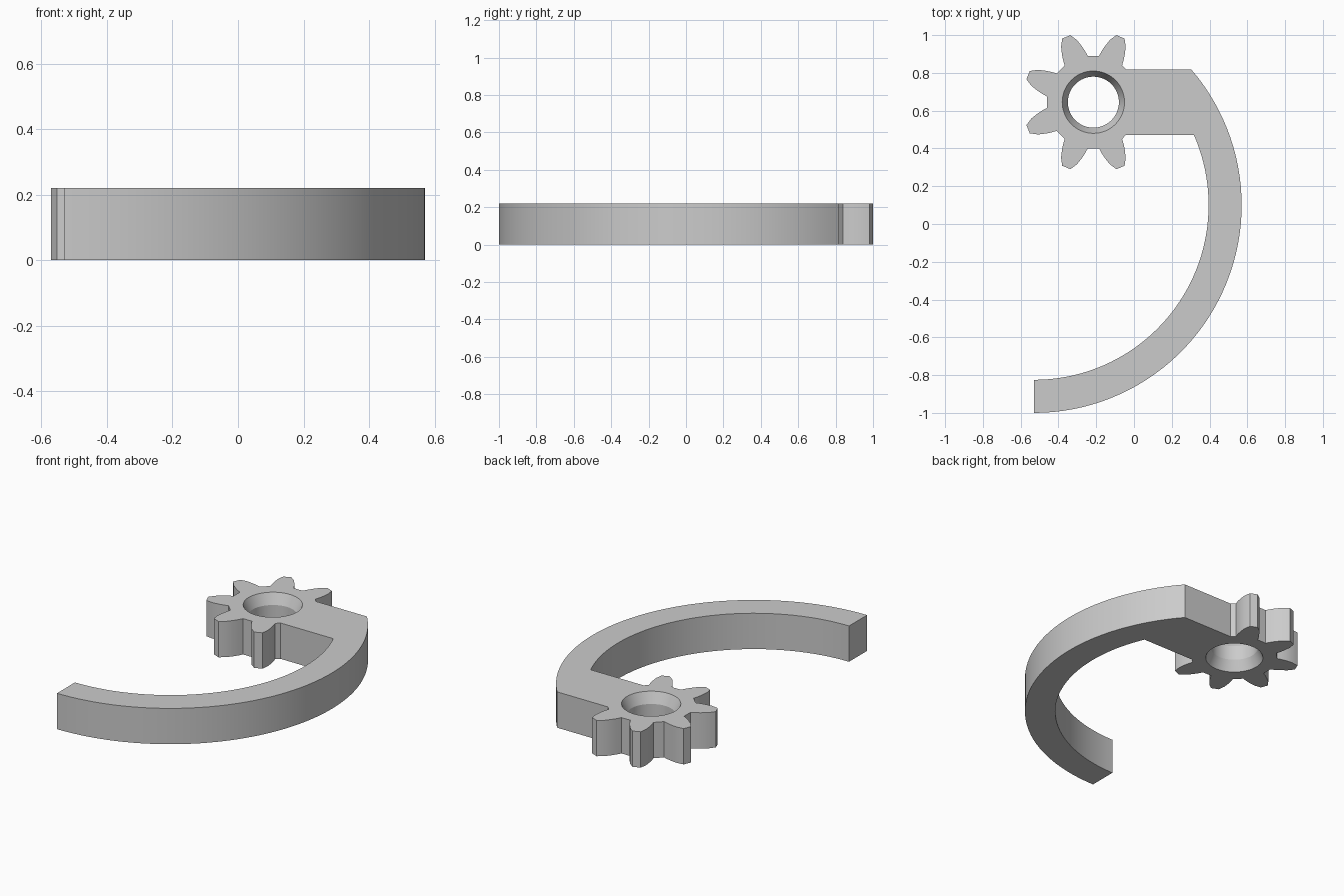
import bpy
import bmesh
from math import sin, cos, asin, radians, pi

cube = bpy.data.objects.get("Cube")
if cube:
    bpy.data.objects.remove(cube)

HEIGHT = 0.22
ARC_X, ARC_Y, OUTER, INNER = -0.53, 0.10, 1.10, 0.925
GEAR_X, GEAR_Y, TEETH = -0.215, 0.645, 8
BLOCK_HALF = 0.173
# Half of one tooth: (radius, half angle in degrees) from root to tip
FLANK = [(0.247, 15.5), (0.275, 13.2), (0.302, 10.9), (0.34, 7.7), (0.375, 3.6)]


def polar(cx, cy, r, a):
    return (cx + r * cos(a), cy + r * sin(a))


def arc(r, start, end, steps=48):
    return [polar(ARC_X, ARC_Y, r, start + (end - start) * i / steps)
            for i in range(steps + 1)]


def tooth(centre):
    rising = [(r, centre - h) for r, h in FLANK]
    falling = [(r, centre + h) for r, h in reversed(FLANK)]
    return [polar(GEAR_X, GEAR_Y, r, radians(a)) for r, a in rising + falling]


# Outline: curved arm, block edge, free gear teeth, back to the arm
top_y, low_y = GEAR_Y + BLOCK_HALF, GEAR_Y - BLOCK_HALF
outline = arc(OUTER, -pi / 2, asin((top_y - ARC_Y) / OUTER))
outline.append((GEAR_X + BLOCK_HALF, top_y))
pitch = 360 / TEETH
for k in range(1, TEETH - 1):
    outline += tooth(pitch * (k + 0.5))
outline.append((GEAR_X + BLOCK_HALF, low_y))
outline += arc(INNER, asin((low_y - ARC_Y) / INNER), -pi / 2)

bm = bmesh.new()


def ring(points, z):
    return [bm.verts.new((x, y, z)) for x, y in points]


def bridge(rings):
    for a, b in zip(rings, rings[1:]):
        for i in range(len(a)):
            j = (i + 1) % len(a)
            bm.faces.new((a[i], a[j], b[j], b[i]))


def edges_of(loop):
    return [bm.edges.get((v, loop[i - 1])) for i, v in enumerate(loop)]


def circle(r, n=64):
    return [polar(GEAR_X, GEAR_Y, r, 2 * pi * i / n) for i in range(n)]


# Outer walls and the bore, countersunk at both ends
walls = [ring(outline, z) for z in (0, HEIGHT)]
bore = [ring(circle(r), z) for r, z in
        ((0.165, 0), (0.135, 0.065), (0.135, HEIGHT - 0.065), (0.165, HEIGHT))]
bridge(walls)
bridge(bore)

# Flat top and bottom around the bore
for end, normal in ((0, (0, 0, -1)), (-1, (0, 0, 1))):
    bmesh.ops.triangle_fill(bm, use_beauty=True, normal=normal,
                            edges=edges_of(walls[end]) + edges_of(bore[end]))
bmesh.ops.recalc_face_normals(bm, faces=bm.faces[:])

mesh = bpy.data.meshes.new("curved_gear_arm")
bm.to_mesh(mesh)
bm.free()
body = bpy.data.objects.new("curved_gear_arm", mesh)
bpy.context.collection.objects.link(body)

# Plain grey material
grey = bpy.data.materials.new("light_grey")
grey.use_nodes = True
colour = (0.6, 0.6, 0.6, 1)
grey.diffuse_color = colour
grey.node_tree.nodes["Principled BSDF"].inputs["Base Color"].default_value = colour
mesh.materials.append(grey)

# Smooth curves, sharp corners
bpy.ops.object.select_all(action="DESELECT")
body.select_set(True)
bpy.context.view_layer.objects.active = body
bpy.ops.object.shade_smooth_by_angle(angle=radians(20))
